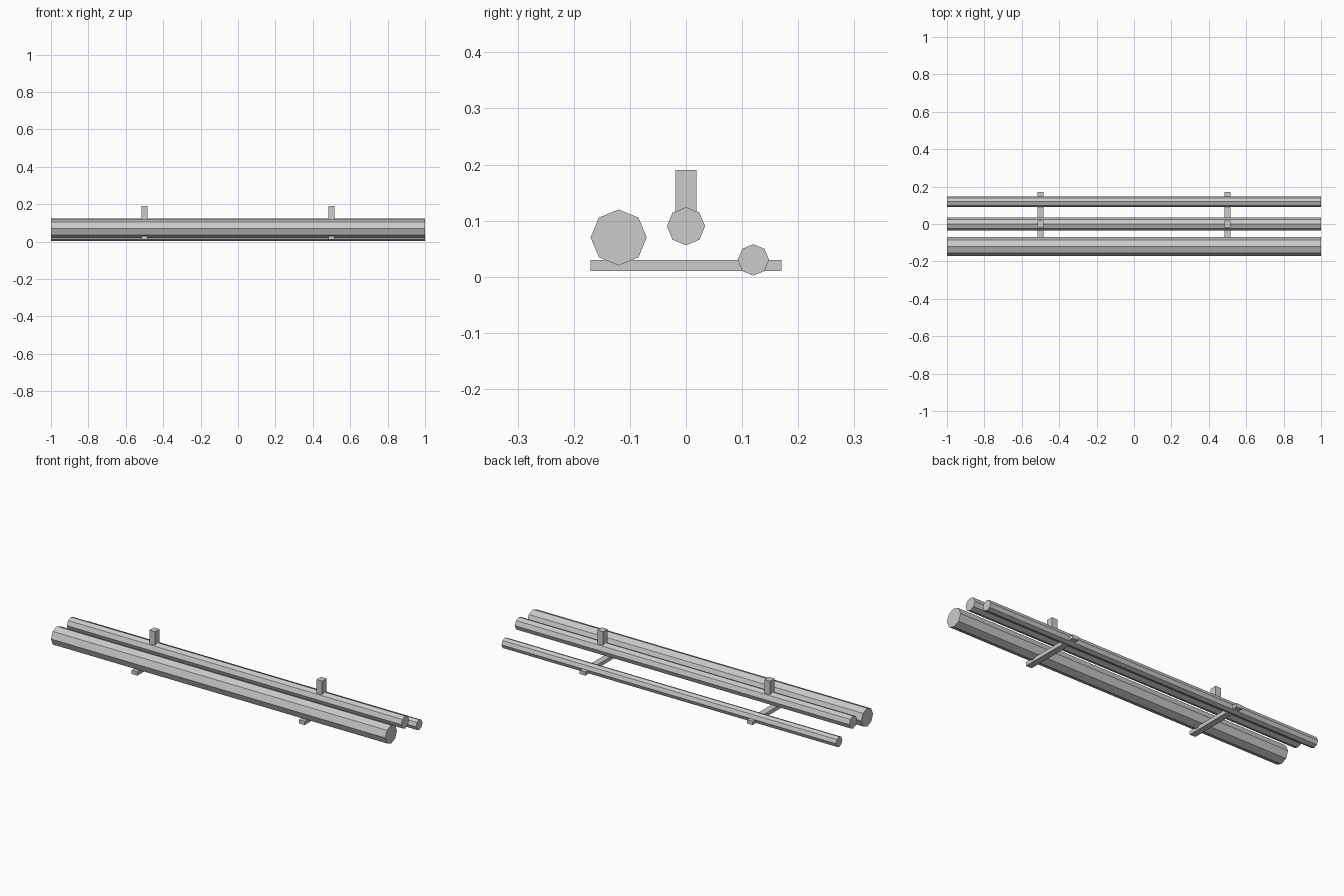
import bpy
from math import pi

if "Cube" in bpy.data.objects:
    bpy.data.objects.remove(bpy.data.objects["Cube"])


def pipe(name, y, z, radius):
    # eight-sided pipe along x with a corner pointing up
    bpy.ops.mesh.primitive_cylinder_add(vertices=8, radius=radius, depth=2,
                                        location=(0, y, z), rotation=(0, pi / 2, 0))
    bpy.context.object.name = name


def box(name, center, size):
    bpy.ops.mesh.primitive_cube_add(size=1, location=center)
    ob = bpy.context.object
    ob.name = name
    ob.scale = size


# Three parallel pipes
pipe("large_pipe", -0.12, 0.07, 0.05)
pipe("medium_pipe", 0.0, 0.09, 0.034)
pipe("small_pipe", 0.12, 0.03, 0.028)

# Cross brackets below and hangers above
for side, x in (("left", -0.5), ("right", 0.5)):
    box(side + "_bracket", (x, 0, 0.02), (0.034, 0.34, 0.02))
    box(side + "_hanger", (x, 0, 0.145), (0.034, 0.038, 0.09))
